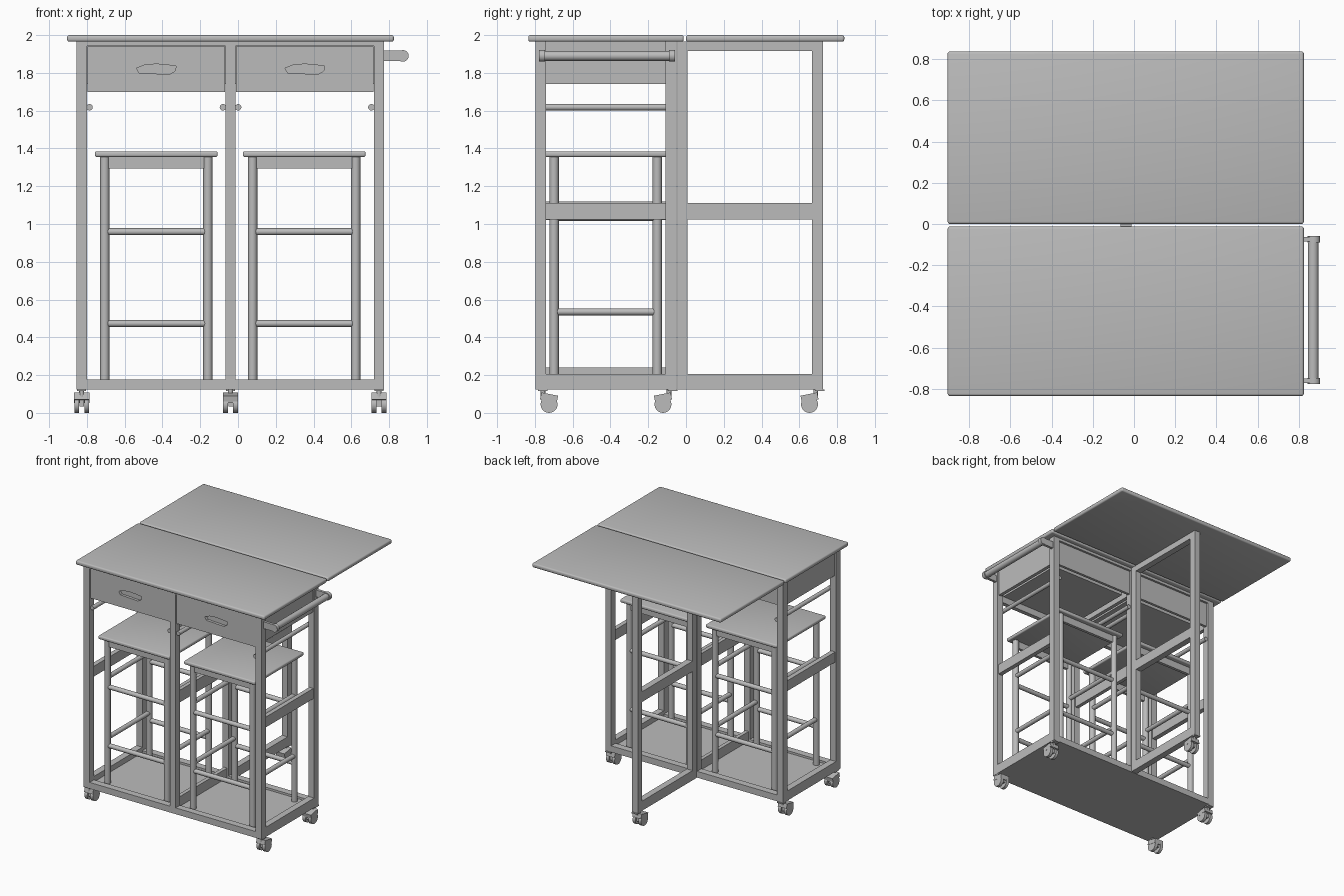
import bpy, bmesh, math
from mathutils import Vector, Matrix

if "Cube" in bpy.data.objects:
    bpy.data.objects.remove(bpy.data.objects["Cube"])

grey = bpy.data.materials.new("plain grey")
grey.diffuse_color = (0.5, 0.5, 0.5, 1)
grey.use_nodes = True
grey.node_tree.nodes["Principled BSDF"].inputs["Base Color"].default_value = grey.diffuse_color


def finish(name, bm, smooth=False):
    bmesh.ops.recalc_face_normals(bm, faces=bm.faces[:])
    me = bpy.data.meshes.new(name)
    bm.to_mesh(me)
    bm.free()
    me.materials.append(grey)
    ob = bpy.data.objects.new(name, me)
    bpy.context.collection.objects.link(ob)
    if smooth:
        bpy.ops.object.select_all(action='DESELECT')
        ob.select_set(True)
        bpy.context.view_layer.objects.active = ob
        bpy.ops.object.shade_smooth_by_angle(angle=math.radians(40))
    return ob


def box(name, x0, x1, y0, y1, z0, z1, bevel=0, tilt=0):
    bm = bmesh.new()
    bmesh.ops.create_cube(bm, size=1)
    m = Matrix.Translation(((x0 + x1) / 2, (y0 + y1) / 2, (z0 + z1) / 2))
    bm.transform(m @ Matrix.Rotation(tilt, 4, 'X') @ Matrix.Diagonal((x1 - x0, y1 - y0, z1 - z0, 1)))
    if bevel:
        bmesh.ops.bevel(bm, geom=bm.edges[:], offset=bevel, segments=3, profile=0.5, affect='EDGES')
    return finish(name, bm, bevel > 0)


def rod(name, a, b, r, sides=16):
    a, b = Vector(a), Vector(b)
    bm = bmesh.new()
    bmesh.ops.create_cone(bm, cap_ends=True, segments=sides, radius1=r, radius2=r, depth=(b - a).length)
    rot = (b - a).to_track_quat('Z', 'Y').to_matrix().to_4x4()
    bm.transform(Matrix.Translation((a + b) / 2) @ rot)
    return finish(name, bm, True)


# Main layout: three post columns, front and back rows
LEFT, MID, RIGHT = (-0.855, -0.80), (-0.066, -0.013), (0.72, 0.773)
FRONT, BACK = (-0.797, -0.74), (-0.108, -0.05)
BASE, TOP = 0.125, 1.965

# Table top and raised leaf
box("table_top", -0.905, 0.825, -0.835, -0.012, TOP, 2.0, 0.012)
box("drop_leaf", -0.905, 0.825, 0.0, 0.838, TOP, 2.0, 0.012)

# Posts
for cname, col in (("left", LEFT), ("middle", MID), ("right", RIGHT)):
    for rname, row in (("front", FRONT), ("back", BACK)):
        box(f"{rname}_{cname}_post", *col, *row, BASE, TOP)

# Base: floor panel and long rails
box("floor_panel", -0.83, 0.75, -0.77, -0.07, BASE, 0.16)
for rname, row in (("front", FRONT), ("back", BACK)):
    for x0, x1 in ((LEFT[1], MID[0]), (MID[1], RIGHT[0])):
        box(f"{rname}_bottom_rail", x0, x1, *row, BASE, 0.177)
        box(f"{rname}_top_rail", x0, x1, *row, 1.943, TOP)

# Side frames
for sname, (x0, x1) in (("left", LEFT), ("right", RIGHT)):
    y0, y1 = FRONT[1], BACK[0]
    box(f"{sname}_bottom_rail", x0, x1, y0, y1, BASE, 0.205)
    box(f"{sname}_middle_rail", x0 + 0.008, x1 - 0.008, y0, y1, 1.025, 1.11)
    box(f"{sname}_apron", x0 + 0.012, x1 - 0.012, y0, y1, 1.74, TOP)

# Centre divider frame
box("divider_floor_rail", -0.055, -0.024, -0.74, -0.108, 0.15, 0.24)
box("divider_middle_rail", -0.055, -0.024, -0.74, -0.108, 1.02, 1.12)
box("divider_apron", -0.055, -0.024, -0.74, -0.108, 1.74, TOP)

# Hanging dowels beside the posts
for x in (LEFT[1] + 0.014, MID[0] - 0.014, MID[1] + 0.014, RIGHT[0] - 0.014):
    rod("hanging_dowel", (x, -0.785, 1.618), (x, -0.06, 1.618), 0.017)


def handle_slot(cx):
    """Hidden cutter for the curved finger slot."""
    pts = [(-0.105, 1.825), (-0.09, 1.80), (0.07, 1.792), (0.10, 1.81),
           (0.105, 1.835), (0.06, 1.842), (0, 1.847), (-0.06, 1.842)]
    bm = bmesh.new()
    f = bm.faces.new([bm.verts.new((cx + x, -0.83, z)) for x, z in pts])
    ext = bmesh.ops.extrude_face_region(bm, geom=[f])
    bmesh.ops.translate(bm, vec=(0, 0.062, 0),
                        verts=[v for v in ext["geom"] if isinstance(v, bmesh.types.BMVert)])
    ob = finish("slot_cutter", bm)
    ob.hide_render = True
    ob.hide_viewport = True
    return ob


# Drawers and back aprons
for x0, x1 in ((LEFT[1], MID[0]), (MID[1], RIGHT[0])):
    front = box("drawer_front", x0 + 0.002, x1 - 0.002, -0.79, -0.755, 1.70, 1.94)
    cut = front.modifiers.new("finger slot", 'BOOLEAN')
    cut.operation = 'DIFFERENCE'
    cut.solver = 'EXACT'
    cut.object = handle_slot((x0 + x1) / 2)
    a, b = x0 + 0.02, x1 - 0.02
    box("drawer_bottom", a, b, -0.755, -0.14, 1.755, 1.77)
    box("drawer_back", a, b, -0.155, -0.14, 1.77, 1.92)
    for s in (a, b - 0.015):
        box("drawer_side", s, s + 0.015, -0.755, -0.155, 1.77, 1.92)
    box("back_apron", x0, x1, -0.09, -0.068, 1.74, 1.943)

# Towel bar on the right side
rod("towel_bar", (0.87, -0.775, 1.89), (0.87, -0.062, 1.89), 0.026)
for y in (-0.773, -0.085):
    box("towel_bar_arm", 0.765, 0.87, y, y + 0.022, 1.862, 1.918)
    rod("towel_bar_cap", (0.873, y - 0.004, 1.89), (0.873, y + 0.026, 1.89), 0.031)

# Swinging gate leg that holds the leaf
box("gate_inner_post", *MID, -0.045, 0.008, BASE, TOP)
box("gate_outer_post", *MID, 0.668, 0.725, BASE, TOP)
for name, z0, z1 in (("bottom", BASE, 0.205), ("middle", 1.025, 1.11), ("top", 1.915, TOP)):
    box(f"gate_{name}_rail", *MID, 0.008, 0.668, z0, z1)

# Stools
for cx in (-0.4325, 0.3505):
    cy = -0.425
    box("stool_seat", cx - 0.325, cx + 0.325, cy - 0.323, cy + 0.323, 1.355, 1.385, 0.01)
    d = 0.273
    for sx in (-1, 1):
        for sy in (-1, 1):
            rod("stool_leg", (cx + sx * d, cy + sy * d, 0.16), (cx + sx * d, cy + sy * d, 1.357), 0.0245)
    for s in (-1, 1):
        y = cy + s * d
        box("stool_apron", cx - d, cx + d, y - 0.012, y + 0.012, 1.295, 1.356)
        for z in (0.473, 0.959):
            rod("stool_long_rung", (cx - d, y, z), (cx + d, y, z), 0.0185, 12)
        for z in (0.535, 1.035):
            x = cx + s * d
            rod("stool_side_rung", (x, cy - d, z), (x, cy + d, z), 0.0185, 12)


def caster(x, y, s):
    """Twin wheel caster trailing in direction s along y."""
    yw = y + s * 0.043
    rod("caster_stem", (x, y + s * 0.01, 0.07), (x, y + s * 0.01, BASE), 0.013, 12)
    box("caster_plate", x - 0.024, x + 0.024, y - 0.015, y + 0.035, 0.115, BASE)
    box("caster_hood", x - 0.04, x + 0.04, yw - 0.045, yw + 0.045, 0.062, 0.10, 0, -s * 0.2)
    box("caster_fork", x - 0.012, x + 0.012, yw - 0.03, yw + 0.03, 0.035, 0.08)
    for k in (-1, 1):
        rod("caster_wheel", (x + k * 0.014, yw, 0.045), (x + k * 0.039, yw, 0.045), 0.045, 20)


# Casters under the four corners and the gate leg
for x in (-0.8275, 0.7465):
    caster(x, -0.768, 1)
    caster(x, -0.079, -1)
caster(-0.0395, 0.697, -1)
